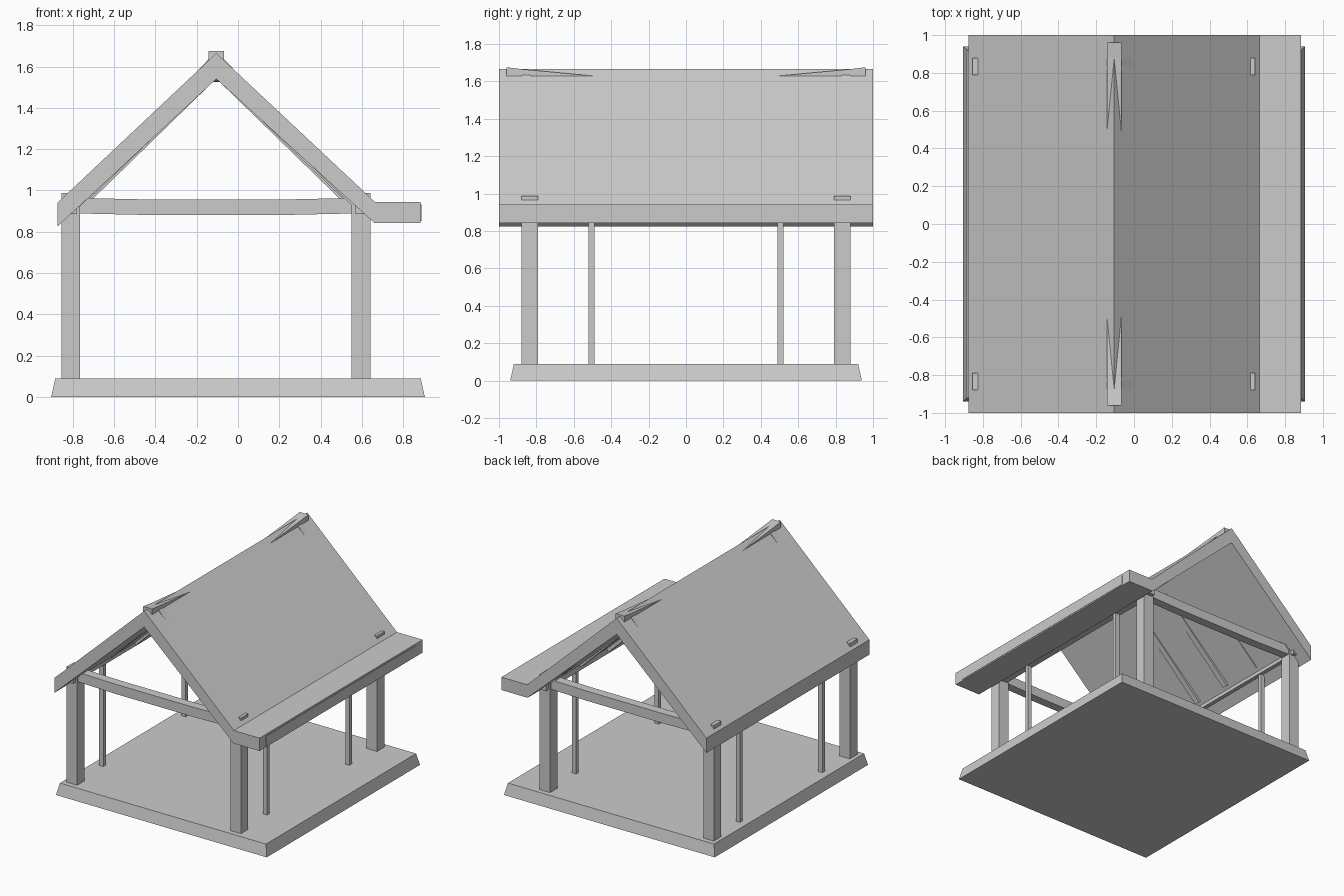
import bpy, bmesh
from mathutils import Vector

if "Cube" in bpy.data.objects:
    bpy.data.objects.remove(bpy.data.objects["Cube"])

RIDGE_X, RIDGE_Z = -0.105, 1.665


def finish(name, bm):
    bmesh.ops.recalc_face_normals(bm, faces=bm.faces)
    mesh = bpy.data.meshes.new(name)
    bm.to_mesh(mesh)
    bm.free()
    obj = bpy.data.objects.new(name, mesh)
    bpy.context.collection.objects.link(obj)
    return obj


def loft(name, rings):
    """Skin a list of equal-length rings and cap both ends."""
    bm = bmesh.new()
    vs = [[bm.verts.new(p) for p in ring] for ring in rings]
    n = len(vs[0])
    for a, b in zip(vs, vs[1:]):
        for i in range(n):
            j = (i + 1) % n
            bm.faces.new((a[i], a[j], b[j], b[i]))
    bm.faces.new(vs[0])
    bm.faces.new(vs[-1])
    return finish(name, bm)


def beam(name, path, w, h):
    """Rectangular timber along a path: w sideways, h upward."""
    pts = [Vector(p) for p in path]
    d = (pts[-1] - pts[0]).normalized()
    side = d.cross(Vector((0, 0, 1)))
    side = side.normalized() if side.length > 0.01 else Vector((1, 0, 0))
    up = side.cross(d)
    s, u = side * w / 2, up * h / 2
    return loft(name, [[p - s - u, p + s - u, p + s + u, p - s + u] for p in pts])


# Base slab with sloping sides
loft("base_slab", [[(sx * x, sy * y, z) for sx, sy in ((-1, -1), (1, -1), (1, 1), (-1, 1))]
                   for x, y, z in ((0.905, 0.94, 0), (0.885, 0.92, 0.09))])

# Gabled roof with a flat extension on the right
profile = [(-0.875, 0.825), (RIDGE_X, 1.54), (0.66, 0.843), (0.885, 0.843),
           (0.885, 0.943), (0.665, 0.943), (RIDGE_X, RIDGE_Z), (-0.875, 0.94)]
loft("roof", [[(x, y, z) for x, z in profile] for y in (-1, 1)])

# Corner posts, thin posts and wall plates on each side
for label, x in (("left", -0.81), ("right", 0.596)):
    for y in (-0.835, 0.835):
        beam(label + "_corner_post", [(x, y, 0.08), (x, y, 0.987)], 0.09, 0.09)
    for y in (-0.505, 0.505):
        beam(label + "_thin_post", [(x, y, 0.08), (x, y, 0.91)], 0.035, 0.03)
    beam(label + "_wall_plate", [(x, -0.91, 0.91), (x, 0.91, 0.91)], 0.06, 0.05)

# Edge board on the outside of the flat roof part
beam("edge_board", [(0.848, -0.92, 0.89), (0.848, -0.5, 0.892), (0.848, 0.5, 0.892),
                    (0.848, 0.92, 0.89)], 0.08, 0.078)

# Slightly sagging tie beams
for label, y in (("front", -0.835), ("back", 0.835)):
    beam(label + "_tie_beam", [(-0.81, y, 0.927), (-0.45, y, 0.919), (0.24, y, 0.919),
                               (0.596, y, 0.927)], 0.07, 0.075)

# Sagging ridge beam, its ends breaking through the ridge
half = [(0, 1.563), (0.505, 1.593), (0.88, 1.628), (0.96, 1.638)]
beam("ridge_beam", [(RIDGE_X, -y, z) for y, z in half[:0:-1]] +
     [(RIDGE_X, y, z) for y, z in half], 0.075, 0.075)

# Rafters: (distance down the slope, depth below the roof surface)
layouts = {0.16: [(0.1, 0.055), (0.98, 0.070)],
           0.49: [(0.1, 0.049), (0.98, 0.058)],
           0.855: [(0.02, 0.030), (0.14, 0.035), (1.0, 0.052)]}
for s in (-1, 1):
    down = Vector((s * 0.77, 0, -0.725)).normalized()
    out = Vector((s * 0.725, 0, 0.77)).normalized()
    for ya, steps in layouts.items():
        for y in (-ya, ya):
            top = Vector((RIDGE_X, y, RIDGE_Z))
            beam("rafter", [top + down * l - out * e for l, e in steps], 0.045, 0.07)
